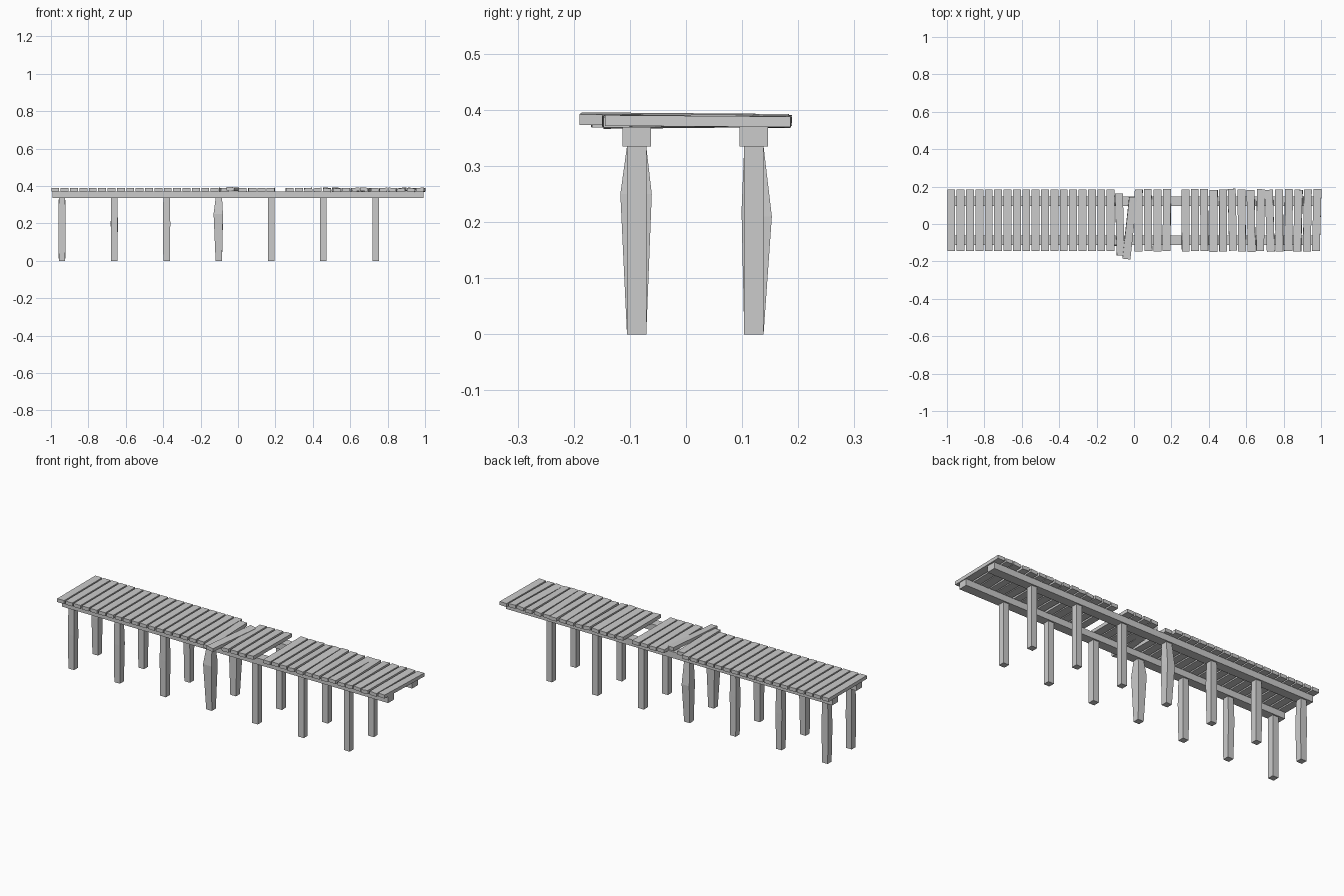
import bpy, bmesh, random
from mathutils import Matrix, Euler, Vector

if "Cube" in bpy.data.objects:
    bpy.data.objects.remove(bpy.data.objects["Cube"])

random.seed(4)


def make_object(name, bm):
    bmesh.ops.recalc_face_normals(bm, faces=bm.faces)
    me = bpy.data.meshes.new(name)
    bm.to_mesh(me)
    bm.free()
    ob = bpy.data.objects.new(name, me)
    bpy.context.collection.objects.link(ob)
    return ob


def box(name, centre, size, rot=(0, 0, 0)):
    bm = bmesh.new()
    bmesh.ops.create_cube(bm, size=1)
    m = (Matrix.Translation(Vector(centre)) @ Euler(rot).to_matrix().to_4x4()
         @ Matrix.Diagonal((*size, 1)))
    bmesh.ops.transform(bm, matrix=m, verts=bm.verts)
    return make_object(name, bm)


def post(name, x, y, rings):
    # square post; rings are (height, half width x, half width y, shift x, shift y)
    bm = bmesh.new()
    loops = []
    for z, hx, hy, dx, dy in rings:
        loops.append([bm.verts.new((x + dx + sx * hx, y + dy + sy * hy, z))
                      for sx, sy in ((-1, -1), (1, -1), (1, 1), (-1, 1))])
    for a, b in zip(loops, loops[1:]):
        for i in range(4):
            j = (i + 1) % 4
            bm.faces.new((a[i], a[j], b[j], b[i]))
    bm.faces.new(loops[0][::-1])
    bm.faces.new(loops[-1])
    return make_object(name, bm)


ROWS = {"front": -0.088, "back": 0.121}

# long beams under the deck
for side, y in ROWS.items():
    box(f"{side}_beam", (0, y, 0.352), (1.985, 0.051, 0.035))

# posts, some swollen part way up
H = 0.0172
bulges = {("front", 0): (0.19, 0.018, 0.019, 0.0, 0.0),
          ("front", 1): (0.21, 0.0185, 0.021, 0.0, 0.002),
          ("front", 2): (0.20, 0.020, 0.019, 0.0, 0.0),
          ("front", 3): (0.25, 0.025, 0.028, -0.003, -0.001),
          ("back", 0): (0.20, 0.020, 0.019, 0.0, -0.002),
          ("back", 1): (0.20, 0.019, 0.019, 0.0, 0.0),
          ("back", 2): (0.22, 0.019, 0.020, 0.0, -0.002),
          ("back", 3): (0.21, 0.023, 0.025, -0.001, 0.007)}
for side, y in ROWS.items():
    for i in range(7):
        rings = [(0, H, H, 0, 0), (0.335, H, H, 0, 0)]
        if (side, i) in bulges:
            rings.insert(1, bulges[side, i])
        post(f"{side}_post_{i}", -0.941 + 0.2795 * i, y, rings)

# deck planks: tidy on the left, one missing, uneven on the right
for i in range(40):
    x, y, z, rot = -0.977 + 0.0501 * i, 0.02, 0.3795, (0, 0, 0)
    if i == 24:
        continue
    if i == 18:      # slipped plank
        x, y, rot = -0.076, -0.003, (0.005, 0.03, 0.03)
    elif i == 19:    # loose plank lying askew
        x, y, z, rot = -0.023, -0.023, 0.383, (-0.008, 0.08, -0.11)
    elif i > 19:
        k = 0.4 if i < 28 else 1
        rot = (random.uniform(-.012, .012) * k, random.uniform(-.14, .14) * k,
               random.uniform(-.03, .03) * k)
        y += random.uniform(-.004, .004) * k
    box(f"plank_{i}", (x, y, z), (0.042, 0.331, 0.019), rot)
